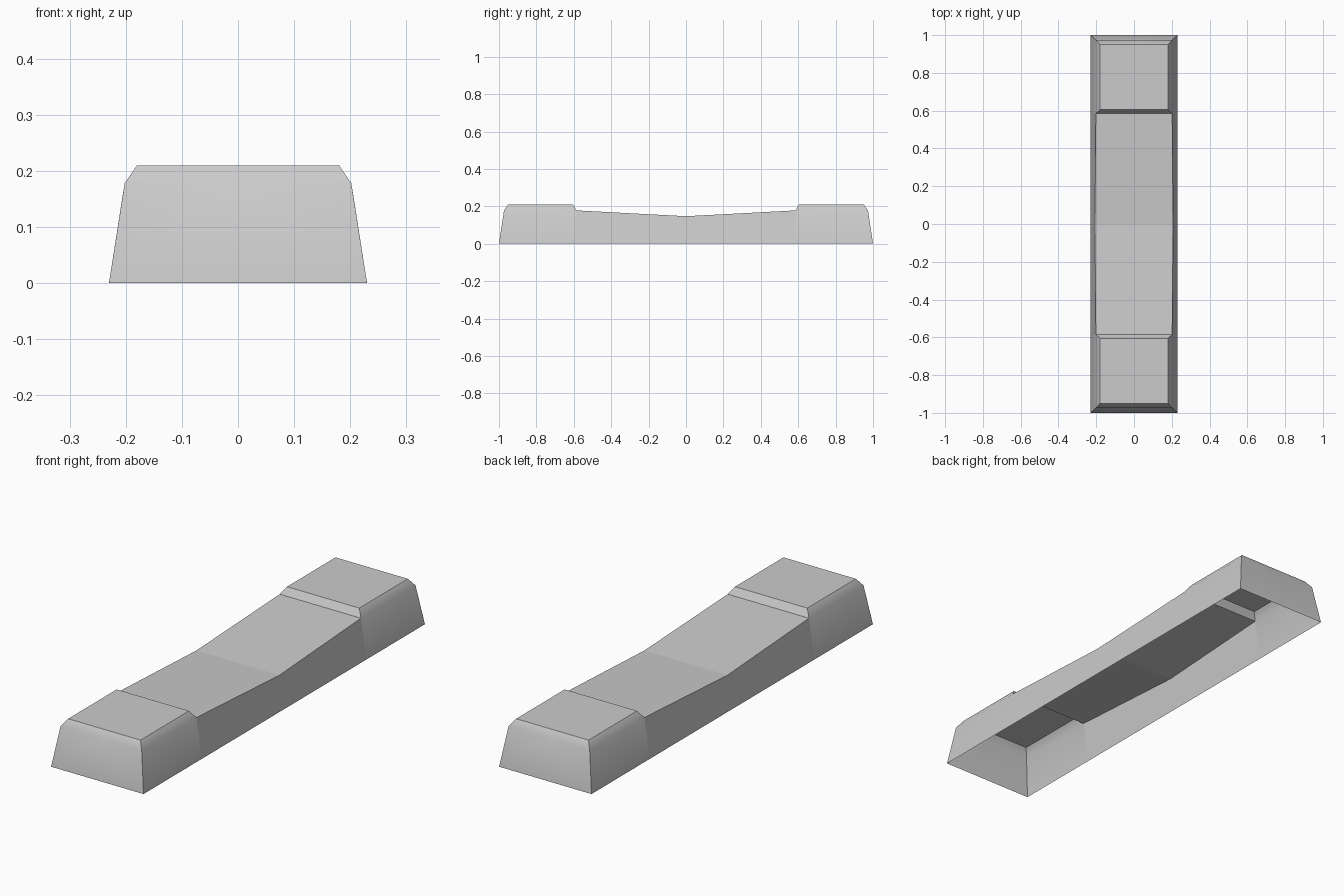
import bpy
import bmesh
import math

default = bpy.data.objects.get("Cube")
if default:
    bpy.data.objects.remove(default, do_unlink=True)

# One plain grey for the whole shell
grey = bpy.data.materials.new("light_grey")
grey.use_nodes = True
colour = (0.6, 0.6, 0.6, 1)
grey.diffuse_color = colour
grey.node_tree.nodes["Principled BSDF"].inputs["Base Color"].default_value = colour

# Heights and half sizes
TOP, SHOULDER, DIP = 0.21, 0.178, 0.147
BASE_X, SHOULDER_X, TOP_X, DIP_X = 0.23, 0.202, 0.18, 0.207
BASE_Y, SHOULDER_Y, TOP_Y = 1.0, 0.973, 0.95
PAD_Y, SADDLE_Y = 0.605, 0.585

bm = bmesh.new()


def face(*points, smooth=False):
    """Add one face of the quarter shell."""
    f = bm.faces.new([bm.verts.new(p) for p in points])
    f.smooth = smooth


# Corner points shared by the panels
base_mid = (BASE_X, 0, 0)
base_seam = (BASE_X, SADDLE_Y, 0)
base_end = (BASE_X, BASE_Y, 0)
dip = (DIP_X, 0, DIP)
saddle = (SHOULDER_X, SADDLE_Y, SHOULDER)
shoulder = (SHOULDER_X, SHOULDER_Y, SHOULDER)
pad_in = (TOP_X, PAD_Y, TOP)
pad_out = (TOP_X, TOP_Y, TOP)


def centre(p):
    return (0, p[1], p[2])


# Side walls and side bevel
face(base_mid, base_seam, saddle, dip)
face(base_seam, base_end, shoulder, saddle, smooth=True)
face(saddle, shoulder, pad_out, pad_in, smooth=True)
# End wall and end bevel
face(base_end, centre(base_end), centre(shoulder), shoulder, smooth=True)
face(shoulder, centre(shoulder), centre(pad_out), pad_out, smooth=True)
# Raised pad, step and sloping saddle
face(pad_in, pad_out, centre(pad_out), centre(pad_in))
face(saddle, pad_in, centre(pad_in), centre(saddle))
face(dip, saddle, centre(saddle), centre(dip))

bmesh.ops.remove_doubles(bm, verts=bm.verts, dist=0.0001)
for edge in bm.edges:
    edge.smooth = edge.calc_face_angle(0) < math.radians(35)

mesh = bpy.data.meshes.new("saddle_shell")
bm.to_mesh(mesh)
bm.free()
mesh.materials.append(grey)

# Mirror the quarter across both centre planes; the underside stays open
shell = bpy.data.objects.new("saddle_shell", mesh)
bpy.context.collection.objects.link(shell)
mirror = shell.modifiers.new("mirror", "MIRROR")
mirror.use_axis = (True, True, False)
